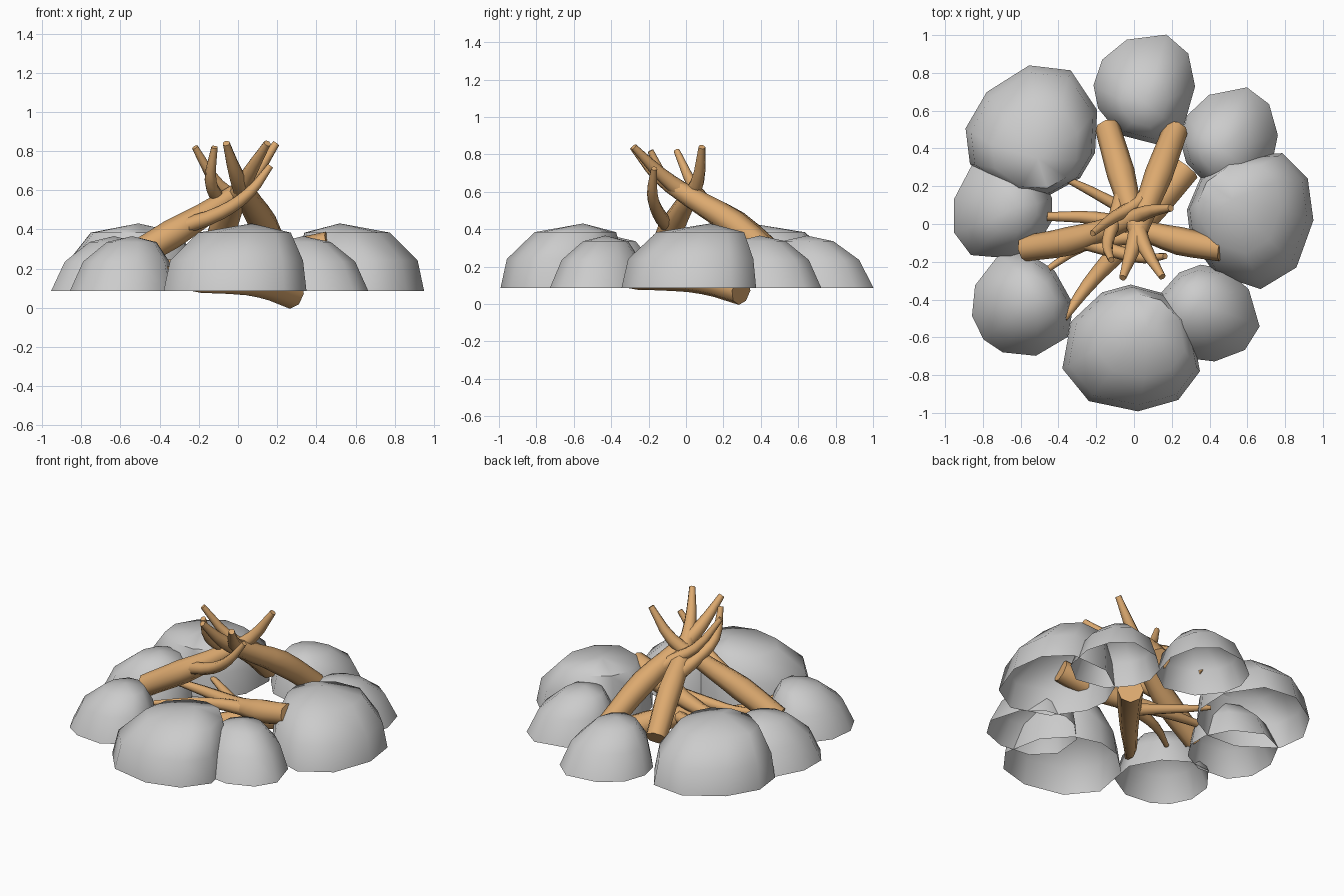
import bpy, bmesh, math

if "Cube" in bpy.data.objects:
    bpy.data.objects.remove(bpy.data.objects["Cube"])

wood = bpy.data.materials.new("wood")
wood.diffuse_color = (0.72, 0.40, 0.16, 1)
wood.use_nodes = True
wood.node_tree.nodes["Principled BSDF"].inputs["Base Color"].default_value = wood.diffuse_color


def smooth(ob, angle):
    bpy.ops.object.select_all(action='DESELECT')
    ob.select_set(True)
    bpy.context.view_layer.objects.active = ob
    bpy.ops.object.shade_smooth_by_angle(angle=math.radians(angle))


# Stones: lopsided open-bottomed domes sharing one outline, turned around the ring
OUTLINE = [(.165, .355), (.30, .22), (.33, 0), (.24, -.25), (.05, -.365),
           (-.19, -.285), (-.32, -.10), (-.34, .055), (-.27, .22), (-.10, .34)]
# scale, shift x, shift y, height; the last ring is the peak
BIG = [(1, 0, 0, 0), (.93, -.01, .01, .155), (.65, -.06, .06, .298), (0, -.10, .11, .345)]
SMALL = [(1, 0, 0, 0), (.82, -.03, 0, .15), (.47, -.075, 0, .25), (0, -.08, 0, .28)]


def turned(x, y, deg):
    c, s = math.cos(math.radians(deg)), math.sin(math.radians(deg))
    return x * c - y * s, x * s + y * c


def stone(name, x, y, turn, size, lean, profile):
    bm = bmesh.new()
    rings = []
    for k, dx, dy, h in profile:
        sx, sy = turned(dx, dy, lean)
        pts = OUTLINE if k else [(0, 0)]
        ring = []
        for p in pts:
            px, py = turned(*p, turn)
            ring.append(bm.verts.new((x + size * (px * k + sx),
                                      y + size * (py * k + sy), .086 + h)))
        rings.append(ring)
    n = len(OUTLINE)
    for i in range(n):
        j = (i + 1) % n
        for a, b in zip(rings[:-1], rings[1:-1]):
            bm.faces.new((a[i], b[i], b[j], a[j]))
        bm.faces.new((rings[-2][i], rings[-1][0], rings[-2][j]))
    bmesh.ops.recalc_face_normals(bm, faces=bm.faces)
    me = bpy.data.meshes.new(name)
    bm.to_mesh(me)
    bm.free()
    ob = bpy.data.objects.new(name, me)
    bpy.context.collection.objects.link(ob)
    smooth(ob, 60)


for i, (x, y, turn) in enumerate([(.62, .02, 0), (-.025, -.665, -82), (-.52, .495, 142)]):
    stone(f"large_stone_{i + 1}", x, y, turn, 1, turn, BIG)
for i, (x, y, turn, size) in enumerate([
        (.06, .71, 4, .80), (.51, .435, 8, .77), (.37, -.48, -77, .77),
        (-.59, -.44, 49, .78), (-.695, .095, 172, .79)]):
    stone(f"small_stone_{i + 1}", x, y, turn, size, math.degrees(math.atan2(y, x)), SMALL)


# Logs: tapered bent tubes (x, y, z, radius), each with a side branch
def log(name, *paths):
    cu = bpy.data.curves.new(name, 'CURVE')
    cu.dimensions = '3D'
    cu.bevel_depth = 1.04
    cu.bevel_resolution = 2
    cu.resolution_u = 3
    cu.use_fill_caps = True
    for path in paths:
        sp = cu.splines.new('BEZIER')
        sp.bezier_points.add(len(path) - 1)
        for p, (x, y, z, r) in zip(sp.bezier_points, path):
            p.co = (x, y, z)
            p.radius = r
            p.handle_left_type = p.handle_right_type = 'AUTO'
    ob = bpy.data.objects.new(name, cu)
    bpy.context.collection.objects.link(ob)
    bpy.ops.object.select_all(action='DESELECT')
    ob.select_set(True)
    bpy.context.view_layer.objects.active = ob
    bpy.ops.object.convert(target='MESH')
    ob = bpy.context.view_layer.objects.active
    ob.data.materials.clear()
    ob.data.materials.append(wood)
    smooth(ob, 65)


# Three leaning logs
log("leaning_log_back",
    [(-.14, .51, .225, .064), (-.07, .27, .425, .072), (0, .02, .575, .052),
     (.06, -.13, .69, .036), (.15, -.28, .84, .018)],
    [(-.05, .18, .485, .045), (-.10, .03, .555, .036), (-.14, -.10, .65, .03),
     (-.12, -.19, .82, .016)])
log("leaning_log_right",
    [(.22, .50, .215, .064), (.13, .26, .425, .072), (.04, .02, .575, .055),
     (-.01, -.14, .68, .038), (-.06, -.285, .84, .018)],
    [(.12, .22, .455, .045), (.02, .11, .545, .036), (-.10, .04, .63, .03),
     (-.22, -.05, .82, .016)])
log("leaning_log_left",
    [(-.58, -.13, .235, .066), (-.34, -.09, .375, .073), (-.10, -.01, .525, .052),
     (.06, .06, .65, .036), (.195, .085, .84, .018)],
    [(-.28, -.09, .415, .04), (-.08, -.15, .49, .034), (.06, -.18, .59, .028),
     (.165, -.17, .725, .016)])

# Two lying logs
log("lying_log_low",
    [(.275, .295, .072, .075), (.11, .09, .125, .07), (-.08, -.14, .127, .052),
     (-.24, -.32, .125, .036), (-.37, -.50, .20, .018)],
    [(.06, .02, .135, .04), (-.11, .11, .165, .03), (-.24, .18, .185, .024),
     (-.385, .25, .215, .014)])
log("lying_log_front",
    [(.462, -.13, .322, .066), (.24, -.09, .268, .072), (.03, -.03, .228, .05),
     (-.20, .03, .215, .034), (-.46, .04, .225, .022)],
    [(.10, -.06, .235, .045), (-.10, -.08, .225, .034), (-.27, -.12, .205, .026),
     (-.45, -.235, .195, .015)])
